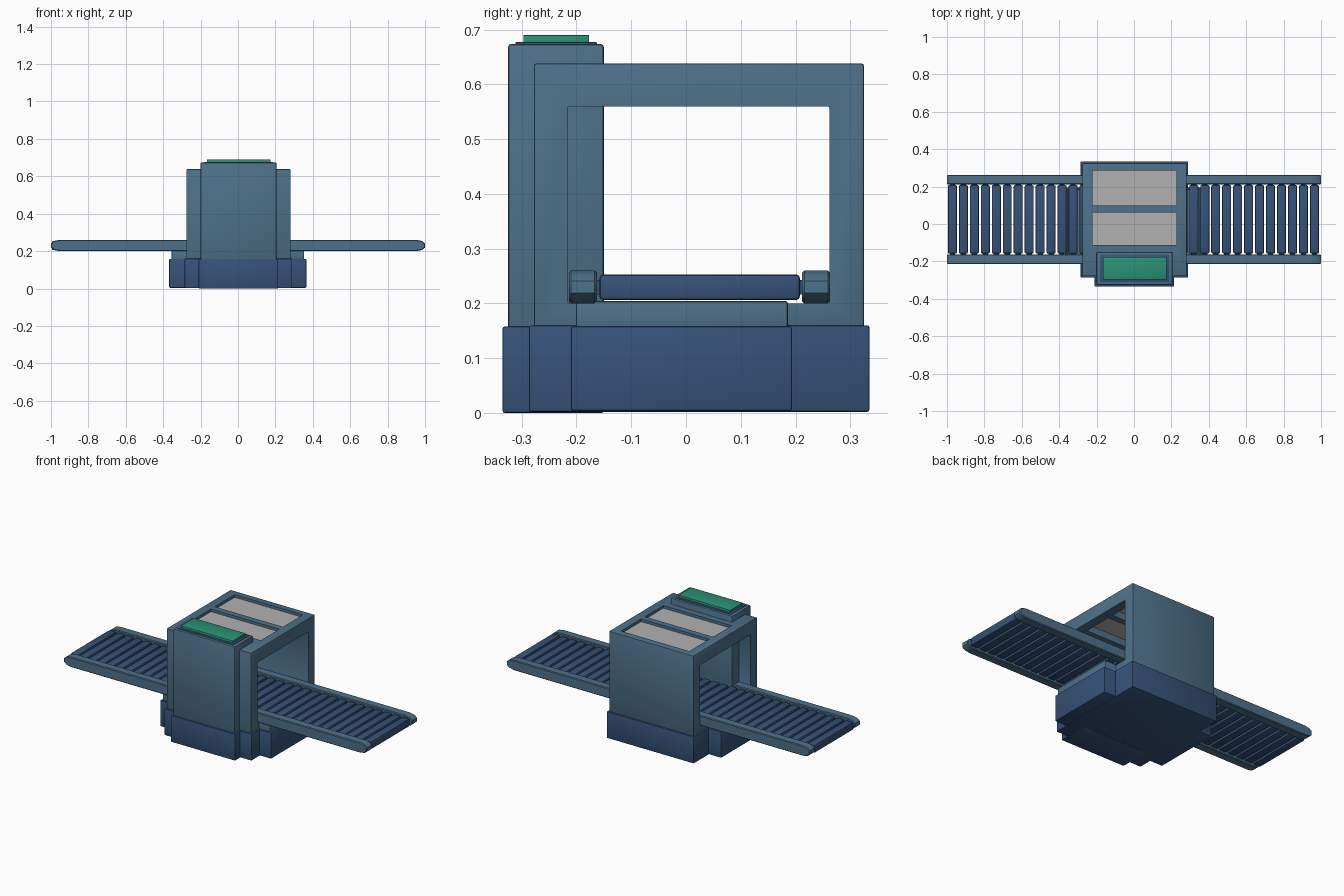
import bpy, bmesh

if "Cube" in bpy.data.objects:
    bpy.data.objects.remove(bpy.data.objects["Cube"])


def material(name, srgb):
    lin = [((c / 255 + 0.055) / 1.055) ** 2.4 for c in srgb]
    m = bpy.data.materials.new(name)
    m.diffuse_color = (*lin, 1)
    m.use_nodes = True
    m.node_tree.nodes["Principled BSDF"].inputs["Base Color"].default_value = m.diffuse_color
    return m


STEEL = material("steel blue", (78, 113, 138))
NAVY = material("dark blue", (54, 82, 120))
GREEN = material("screen green", (43, 146, 117))
GREY = material("panel grey", (178, 178, 178))


def box(name, x, y, z, mat, bevel=0.004, segments=2):
    """Box spanning the three (min, max) ranges, with optionally bevelled edges."""
    bm = bmesh.new()
    bmesh.ops.create_cube(bm, size=1)
    for v in bm.verts:
        v.co = [(r[0] + r[1]) / 2 + c * (r[1] - r[0]) for c, r in zip(v.co, (x, y, z))]
    if bevel:
        bmesh.ops.bevel(bm, geom=bm.edges[:], offset=bevel, segments=segments,
                        affect='EDGES', profile=0.5)
    return finish(name, bm, mat)


def finish(name, bm, mat):
    me = bpy.data.meshes.new(name)
    bm.to_mesh(me)
    bm.free()
    me.materials.append(mat)
    ob = bpy.data.objects.new(name, me)
    bpy.context.collection.objects.link(ob)
    return ob


def cut(target, cutter):
    """Subtract the cutter from the target and remove it."""
    cutter.hide_render = True
    mod = target.modifiers.new("cut", 'BOOLEAN')
    mod.operation, mod.solver, mod.object = 'DIFFERENCE', 'EXACT', cutter
    bpy.context.view_layer.objects.active = target
    bpy.ops.object.modifier_apply(modifier=mod.name)
    bpy.data.objects.remove(cutter)


# Stepped plinth: housing base, console base and cross base
box("housing_base", (-0.285, 0.29), (-0.287, 0.335), (0.002, 0.16), NAVY)
box("console_base", (-0.21, 0.215), (-0.335, -0.15), (0.0, 0.158), NAVY)
box("cross_base", (-0.368, 0.365), (-0.21, 0.194), (0.004, 0.158), NAVY)
box("belt_support", (-0.355, 0.353), (-0.201, 0.186), (0.15, 0.204), STEEL)

# Tunnel housing with a through opening and two roof windows
housing = box("tunnel_housing", (-0.276, 0.281), (-0.278, 0.325), (0.15, 0.638), STEEL)
cut(housing, box("tunnel_cutter", (-0.5, 0.5), (-0.216, 0.262), (0.2, 0.56), STEEL))
windows = {"front": (-0.112, 0.062), "rear": (0.098, 0.286)}
for side, (y0, y1) in windows.items():
    cut(housing, box(side + "_window_cutter", (-0.222, 0.228), (y0, min(y1, 0.286)),
                     (0.605, 0.7), STEEL, 0))
    cut(housing, box(side + "_shaft_cutter", (-0.222, 0.228), (y0, min(y1, 0.261)),
                     (0.5, 0.61), STEEL, 0))
    box(side + "_roof_panel", (-0.223, 0.229), (y0 - 0.001, y1 + 0.001),
        (0.6, 0.622), GREY, 0)

# Operator console with screen on top
box("console", (-0.2, 0.206), (-0.325, -0.15), (0.15, 0.674), STEEL, 0.006)
box("screen_bezel", (-0.182, 0.188), (-0.311, -0.163), (0.669, 0.677), NAVY, 0.001)
box("screen", (-0.167, 0.173), (-0.297, -0.177), (0.67, 0.69), GREEN, 0.001)

# Side rails: chamfered profile extruded across the width
for side, (y0, y1) in {"front": (-0.214, -0.163), "rear": (0.212, 0.263)}.items():
    half = [(0.955, 0.2), (0.985, 0.206), (1.0, 0.219), (1.0, 0.241),
            (0.985, 0.254), (0.955, 0.26)]
    profile = half + [(-x, z) for x, z in reversed(half)]
    bm = bmesh.new()
    face = bm.faces.new([bm.verts.new((x, y0, z)) for x, z in profile])
    out = bmesh.ops.extrude_face_region(bm, geom=[face])
    bmesh.ops.translate(bm, vec=(0, y1 - y0, 0),
                        verts=[g for g in out["geom"] if isinstance(g, bmesh.types.BMVert)])
    bmesh.ops.recalc_face_normals(bm, faces=bm.faces[:])
    bmesh.ops.bevel(bm, geom=[e for e in bm.edges if len(e.link_faces) == 2
                              and e.calc_face_angle() > 1.2],
                    offset=0.004, segments=1, affect='EDGES')
    finish(side + "_rail", bm, STEEL)

# Row of conveyor rollers with axle pins reaching the rails
COUNT = 34
for i in range(COUNT):
    cx = -0.971 + i * 1.936 / (COUNT - 1)
    box(f"roller_{i + 1}", (cx - 0.024, cx + 0.024), (-0.158, 0.208), (0.206, 0.253), NAVY, 0.007)
    box(f"axle_{i + 1}", (cx - 0.014, cx + 0.014), (-0.165, 0.214), (0.216, 0.243), NAVY, 0)

# Smooth only the soft bevels
bpy.ops.object.select_all(action='SELECT')
bpy.context.view_layer.objects.active = housing
bpy.ops.object.shade_smooth_by_angle(angle=0.6)
